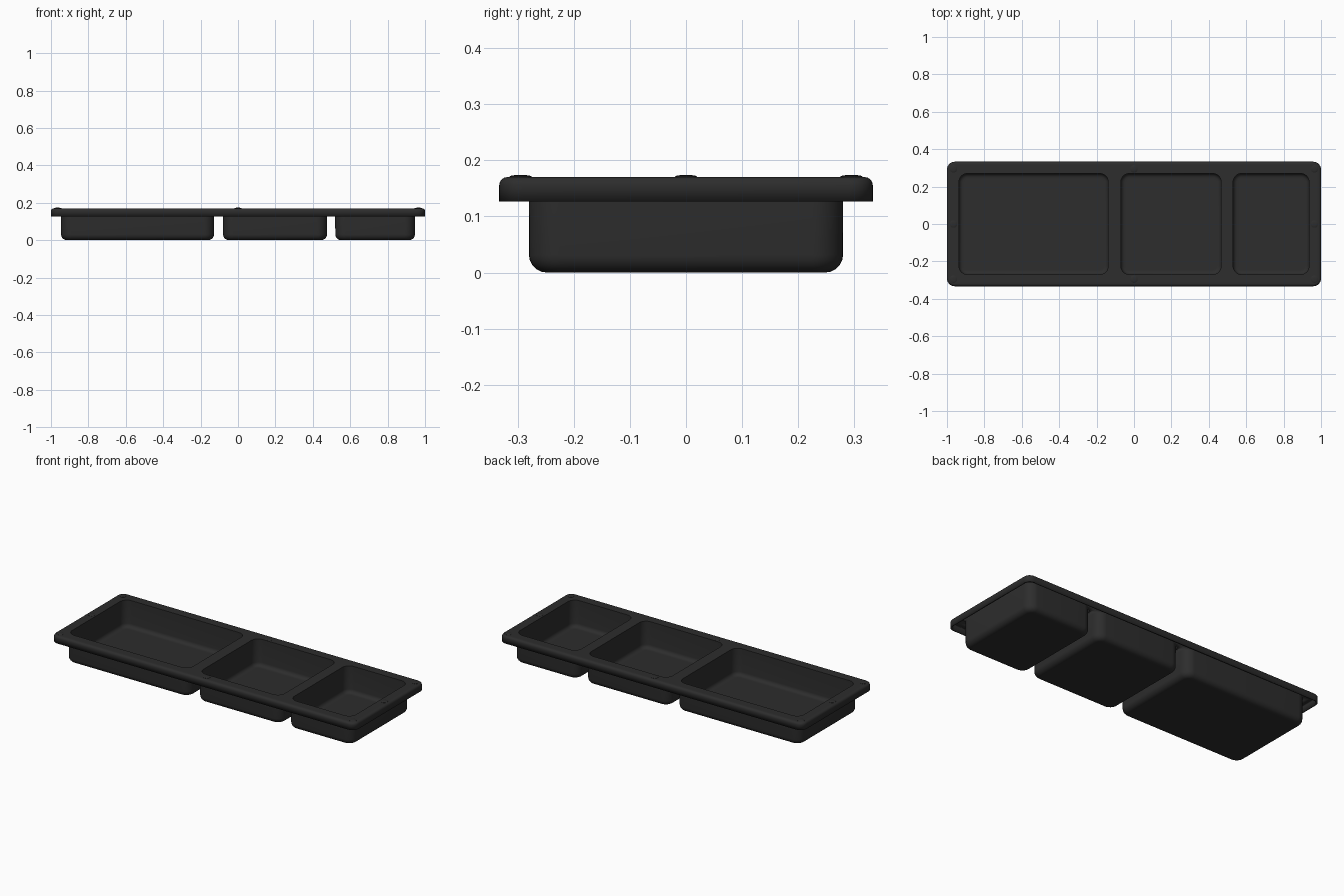
import bpy, bmesh, math

if "Cube" in bpy.data.objects:
    bpy.data.objects.remove(bpy.data.objects["Cube"])

TOP, LIP, WALL = 0.17, 0.127, 0.01

mat = bpy.data.materials.new("charcoal plastic")
mat.diffuse_color = (0.026, 0.026, 0.026, 1)
mat.use_nodes = True
mat.node_tree.nodes["Principled BSDF"].inputs["Base Color"].default_value = mat.diffuse_color


def ring(bm, x0, x1, hy, r, z, seg=8):
    """Closed loop of vertices round a rounded rectangle."""
    verts = []
    corners = [(x1 - r, hy - r), (x0 + r, hy - r), (x0 + r, r - hy), (x1 - r, r - hy)]
    for q, (cx, cy) in enumerate(corners):
        for i in range(seg + 1):
            a = math.pi / 2 * (q + i / seg)
            verts.append(bm.verts.new((cx + r * math.cos(a), cy + r * math.sin(a), z)))
    return verts


def edges_of(bm, loop):
    out = []
    for a, b in zip(loop, loop[1:] + loop[:1]):
        out.append(bm.edges.get((a, b)) or bm.edges.new((a, b)))
    return out


def skin(bm, loops):
    for lo, hi in zip(loops, loops[1:]):
        n = len(lo)
        for i in range(n):
            j = (i + 1) % n
            bm.faces.new((lo[i], lo[j], hi[j], hi[i]))


def finish(bm, name):
    me = bpy.data.meshes.new(name)
    bm.to_mesh(me)
    bm.free()
    ob = bpy.data.objects.new(name, me)
    bpy.context.collection.objects.link(ob)
    me.materials.append(mat)
    bpy.ops.object.select_all(action='DESELECT')
    ob.select_set(True)
    bpy.context.view_layer.objects.active = ob
    bpy.ops.object.shade_smooth_by_angle(angle=math.radians(35))
    return ob


bm = bmesh.new()
borders = []

# Rim: turned-down lip with a rounded top edge
f = 0.014
steps = [(0, LIP), (0, TOP - f)]
steps += [(f * (1 - math.cos(a)), TOP - f + f * math.sin(a))
          for a in (math.pi / 8 * k for k in range(1, 5))]
steps.append((f + 0.008, TOP))
rim = [ring(bm, -1 + d, 1 - d, 0.333 - d, 0.042 - d, z) for d, z in steps]
skin(bm, rim)
borders += edges_of(bm, rim[-1])

# Wells: straight walls, filleted into a flat floor
f = 0.022
for x0, x1 in [(-0.936, -0.138), (-0.07, 0.466), (0.53, 0.936)]:
    steps = [(-0.006, TOP), (0, TOP), (0, WALL + f)]
    steps += [(f * (1 - math.cos(a)), WALL + f - f * math.sin(a))
              for a in (math.pi / 10 * k for k in range(1, 6))]
    steps.append((f + 0.008, WALL))
    well = [ring(bm, x0 + d, x1 - d, 0.27 - d, 0.045 - d, z) for d, z in steps]
    skin(bm, well)
    bm.faces.new(well[-1])
    borders += edges_of(bm, well[0])

# Flat deck between the rim and the wells
bmesh.ops.triangle_fill(bm, edges=borders, use_beauty=True, use_dissolve=False,
                        normal=(0, 0, 1))
bmesh.ops.recalc_face_normals(bm, faces=bm.faces[:])
bm.normal_update()
deck = max((fc for fc in bm.faces if abs(fc.normal.z) > 0.99), key=lambda fc: fc.calc_area())
if deck.normal.z < 0:
    bmesh.ops.reverse_faces(bm, faces=bm.faces[:])
tray = finish(bm, "tray")
shell = tray.modifiers.new("wall thickness", 'SOLIDIFY')
shell.thickness = WALL
shell.offset = -1
shell.use_even_offset = True
shell.use_quality_normals = True

# Low domed fasteners round the deck
spots = [(x, y) for x in (-0.965, 0, 0.965) for y in (-0.295, 0, 0.295) if x or y]
for n, (x, y) in enumerate(spots):
    bm = bmesh.new()
    loops = []
    for r, z in [(0.02, TOP - 0.004), (0.02, TOP + 0.001), (0.016, TOP + 0.0028), (0.009, TOP + 0.0038)]:
        loops.append([bm.verts.new((x + r * math.cos(k * math.pi / 10),
                                    y + r * math.sin(k * math.pi / 10), z)) for k in range(20)])
    skin(bm, loops)
    bm.faces.new(loops[-1])
    finish(bm, f"fastener_{n + 1}")
